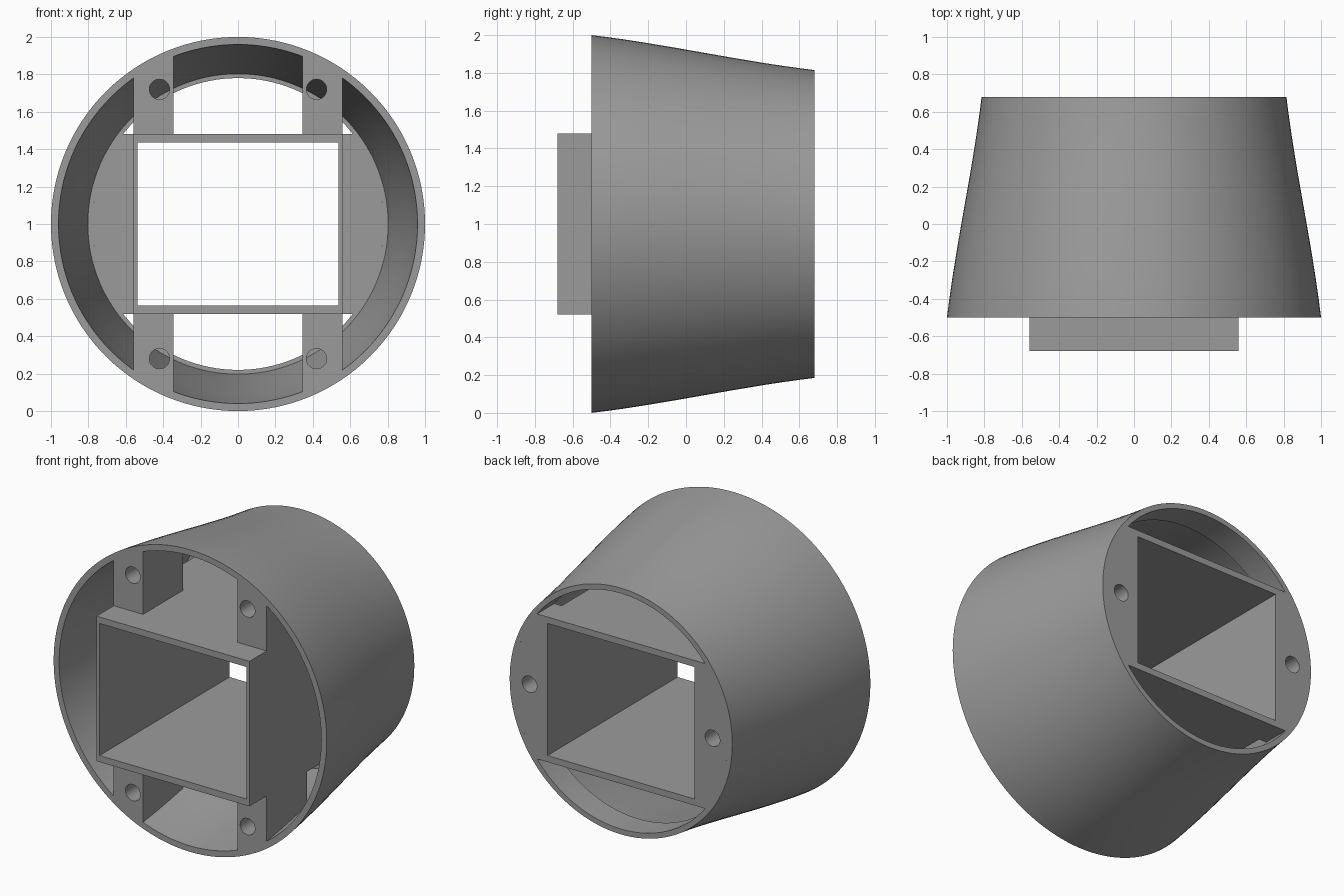
import bpy, bmesh, math

if "Cube" in bpy.data.objects:
    bpy.data.objects.remove(bpy.data.objects["Cube"])

FRONT, LIP, BACK = -0.5, 0.5, 0.68      # depth stations along y
MID = 1.0                               # height of the centre axis
SEG = 128

grey = bpy.data.materials.new("plain_grey")
grey.diffuse_color = (0.33, 0.33, 0.33, 1)
grey.use_nodes = True
grey.node_tree.nodes["Principled BSDF"].inputs["Base Color"].default_value = grey.diffuse_color


def outer_r(y):
    """Outer shell radius: a taper with a slight S curve."""
    t = (y - FRONT) / (BACK - FRONT)
    s = 0.75 * t + 0.25 * t * t * (3 - 2 * t)
    return 1.0 - 0.185 * s


def inner_r(y):
    return outer_r(y) - 0.04 + 0.004 * (y - FRONT)


def finish(name, bm):
    bmesh.ops.recalc_face_normals(bm, faces=bm.faces)
    me = bpy.data.meshes.new(name)
    bm.to_mesh(me)
    bm.free()
    me.materials.append(grey)
    ob = bpy.data.objects.new(name, me)
    bpy.context.collection.objects.link(ob)
    return ob


def loft(name, loops, closed=False):
    """Skin a list of (y, [(x, z)...]) loops; closed joins last to first, else caps."""
    bm = bmesh.new()
    rings = [[bm.verts.new((x, y, z + MID)) for x, z in pts] for y, pts in loops]
    n = len(rings[0])
    pairs = list(zip(rings, rings[1:])) + ([(rings[-1], rings[0])] if closed else [])
    for a, b in pairs:
        for i in range(n):
            j = (i + 1) % n
            bm.faces.new((a[i], a[j], b[j], b[i]))
    if not closed:
        bm.faces.new(rings[0])
        bm.faces.new(rings[-1])
    return finish(name, bm)


def circle(r, n=SEG, cx=0, cz=0):
    return [(cx + r * math.cos(2 * math.pi * i / n), cz + r * math.sin(2 * math.pi * i / n))
            for i in range(n)]


def rect(w, h):
    return [(-w, -h), (w, -h), (w, h), (-w, h)]


def drill(ob, x, z, y0, y1):
    """Cut a round hole along y."""
    cutter = loft("cutter", [(y0, circle(0.054, 40, x, z)), (y1, circle(0.054, 40, x, z))])
    mod = ob.modifiers.new("hole", 'BOOLEAN')
    mod.operation, mod.object, mod.solver = 'DIFFERENCE', cutter, 'EXACT'
    dg = bpy.context.evaluated_depsgraph_get()
    me = bpy.data.meshes.new_from_object(ob.evaluated_get(dg))
    ob.modifiers.clear()
    ob.data = me
    bpy.data.objects.remove(cutter)


parts = []

# Tapered round shell with a thicker lip at the back
ys = [FRONT + (LIP - FRONT) * i / 12 for i in range(13)]
profile = [(y, outer_r(y)) for y in ys] + [(0.6, outer_r(0.6)), (BACK, outer_r(BACK))]
profile += [(BACK, 0.78), (LIP, 0.78)] + [(y, inner_r(y)) for y in reversed(ys)]
parts.append(loft("tapered_shell", [(y, circle(r)) for y, r in profile], True))

# Rectangular tube running through the middle
parts.append(loft("square_tube", [(-0.68, rect(0.56, 0.48)), (BACK, rect(0.56, 0.48)),
                                  (BACK, rect(0.538, 0.437)), (-0.68, rect(0.538, 0.437))], True))


# Four front posts between tube and shell, each with a through hole
def post_outline(r, sx, sz, n=16):
    xs = [0.56 - 0.215 * i / n for i in range(n + 1)]
    pts = [(0.345, 0.48), (0.56, 0.48)] + [(x, math.sqrt(r * r - x * x)) for x in xs]
    return [(sx * x, sz * z) for x, z in pts]


for sx, sx_name in ((-1, "left"), (1, "right")):
    for sz, sz_name in ((-1, "lower"), (1, "upper")):
        depths = [FRONT + 0.42 * i / 4 for i in range(5)]
        post = loft(f"{sz_name}_{sx_name}_post",
                    [(y, post_outline(inner_r(y) + 0.003, sx, sz)) for y in depths])
        drill(post, sx * 0.42, sz * 0.72, -0.6, 0.1)
        parts.append(post)

    # Back side plate between tube and lip, with a blind hole
    a = math.asin(0.48 / 0.78)
    arc = [(0.78 * math.cos(t), 0.78 * math.sin(t))
           for t in (-a + 2 * a * i / 40 for i in range(41))]
    outline = [(sx * x, z) for x, z in [(0.56, 0.48), (0.56, -0.48)] + arc]
    plate = loft(f"{sx_name}_back_plate", [(LIP, outline), (BACK, outline)])
    drill(plate, sx * 0.67, 0, 0.54, 0.8)
    parts.append(plate)

# Smooth the round walls, keep edges sharp
bpy.ops.object.select_all(action='DESELECT')
for ob in parts:
    ob.select_set(True)
bpy.context.view_layer.objects.active = parts[0]
bpy.ops.object.shade_smooth_by_angle(angle=math.radians(30))
